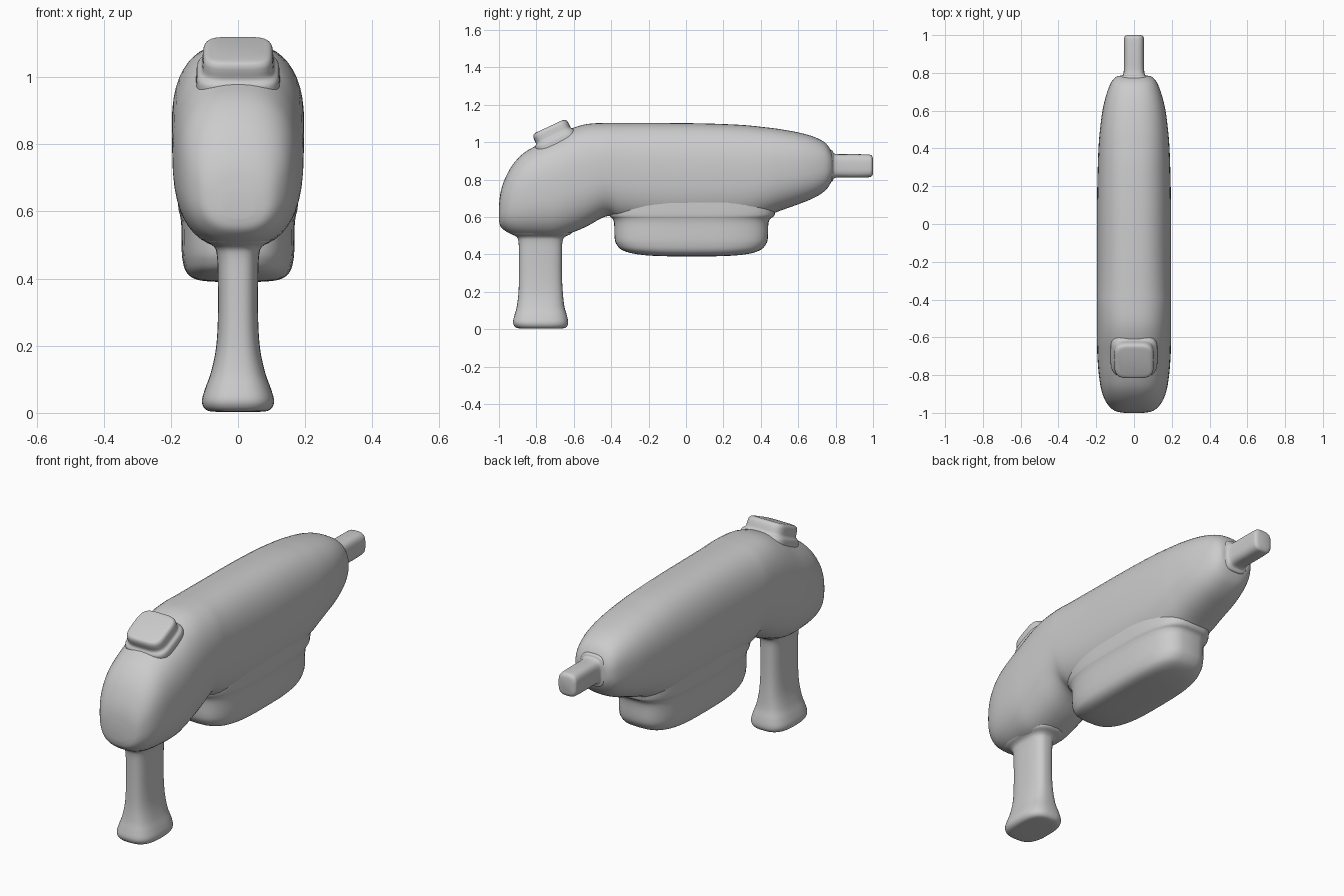
import bpy, bmesh, math
from mathutils import Vector


def spline(rows, steps):
    """Catmull-Rom interpolation through rows of section parameters."""
    v = [Vector(r) for r in rows]
    out = []
    for i in range(len(v) - 1):
        p0, p1, p2, p3 = v[max(i - 1, 0)], v[i], v[i + 1], v[min(i + 2, len(v) - 1)]
        for s in range(steps):
            t = s / steps
            out.append(0.5 * (2 * p1 + (p2 - p0) * t + (2 * p0 - 5 * p1 + 4 * p2 - p3) * t * t
                              + (3 * p1 - p0 - 3 * p2 + p3) * t ** 3))
    return out + [v[-1]]


def loft(name, rows, axis, power, steps=4, sides=48):
    """Skin rounded-box sections; row = (position, low, high, half width in x)."""
    bm = bmesh.new()
    rings = []
    for pos, low, high, half in spline(rows, steps):
        ring = []
        for k in range(sides):
            a = 2 * math.pi * k / sides
            c, s = math.cos(a), math.sin(a)
            u = math.copysign(abs(c) ** (2 / power), c) * half
            w = (low + high) / 2 + math.copysign(abs(s) ** (2 / power), s) * (high - low) / 2
            ring.append(bm.verts.new((u, pos, w) if axis == 'y' else (u, w, pos)))
        rings.append(ring)
    for a, b in zip(rings, rings[1:]):
        for k in range(sides):
            j = (k + 1) % sides
            bm.faces.new((a[k], a[j], b[j], b[k]))
    bm.faces.new(rings[0])
    bm.faces.new(rings[-1])
    bmesh.ops.recalc_face_normals(bm, faces=bm.faces)
    mesh = bpy.data.meshes.new(name)
    bm.to_mesh(mesh)
    bm.free()
    mesh.shade_smooth()
    ob = bpy.data.objects.new(name, mesh)
    bpy.context.collection.objects.link(ob)
    return ob


# Main housing, lofted from the drooping rear to the blunt nose
loft("housing", [
    (-1.0, .58, .66, .05), (-.992, .55, .73, .095), (-.97, .528, .80, .127),
    (-.93, .507, .875, .155), (-.87, .495, .94, .175), (-.79, .49, .987, .187),
    (-.70, .49, 1.03, .194), (-.62, .512, 1.07, .196), (-.53, .55, 1.097, .197),
    (-.42, .605, 1.103, .197), (-.34, .575, 1.103, .197), (-.15, .55, 1.103, .196),
    (.1, .55, 1.10, .196), (.3, .565, 1.092, .192), (.42, .60, 1.08, .187),
    (.5, .632, 1.07, .18), (.6, .668, 1.052, .167), (.68, .70, 1.03, .148),
    (.74, .737, 1.0, .126), (.77, .775, .965, .105), (.784, .81, .93, .08),
    (.787, .85, .90, .03)], 'y', 2.5)

# Rounded pod under the housing
loft("under_pod", [
    (.39, -.10, .16, .06), (.394, -.20, .26, .11), (.405, -.285, .345, .14),
    (.425, -.345, .40, .157), (.455, -.372, .428, .165), (.49, -.382, .438, .168),
    (.56, -.384, .44, .169), (.59, -.392, .45, .173), (.615, -.41, .475, .178),
    (.70, -.41, .475, .178)], 'z', 3.2)

# Flared handle
loft("handle", [
    (.003, -.86, -.69, .06), (.006, -.90, -.65, .088), (.018, -.918, -.634, .103),
    (.04, -.925, -.63, .107), (.075, -.917, -.637, .097), (.12, -.905, -.65, .081),
    (.19, -.896, -.658, .066), (.28, -.893, -.663, .06), (.40, -.893, -.663, .06),
    (.47, -.896, -.66, .063), (.495, -.908, -.645, .072), (.515, -.94, -.61, .098),
    (.56, -.94, -.61, .10)], 'z', 2.8)

# Nose shaft
loft("nose_shaft", [
    (.75, .785, .96, .075), (.783, .79, .955, .07), (.80, .81, .937, .055),
    (.90, .81, .936, .053), (.975, .812, .934, .053), (.993, .818, .928, .049),
    (1.0, .832, .914, .036)], 'y', 3.2)

# Tilted button on the rear slope
button = loft("rear_button", [
    (-.11, -.12, .12, .125), (-.072, -.118, .115, .122), (-.055, -.103, .103, .108),
    (-.03, -.102, .102, .105), (-.015, -.10, .10, .103), (-.004, -.093, .093, .096),
    (0, -.08, .08, .083)], 'z', 4)
button.location = (0, -.732, 1.084)
button.rotation_euler.x = math.radians(25)
